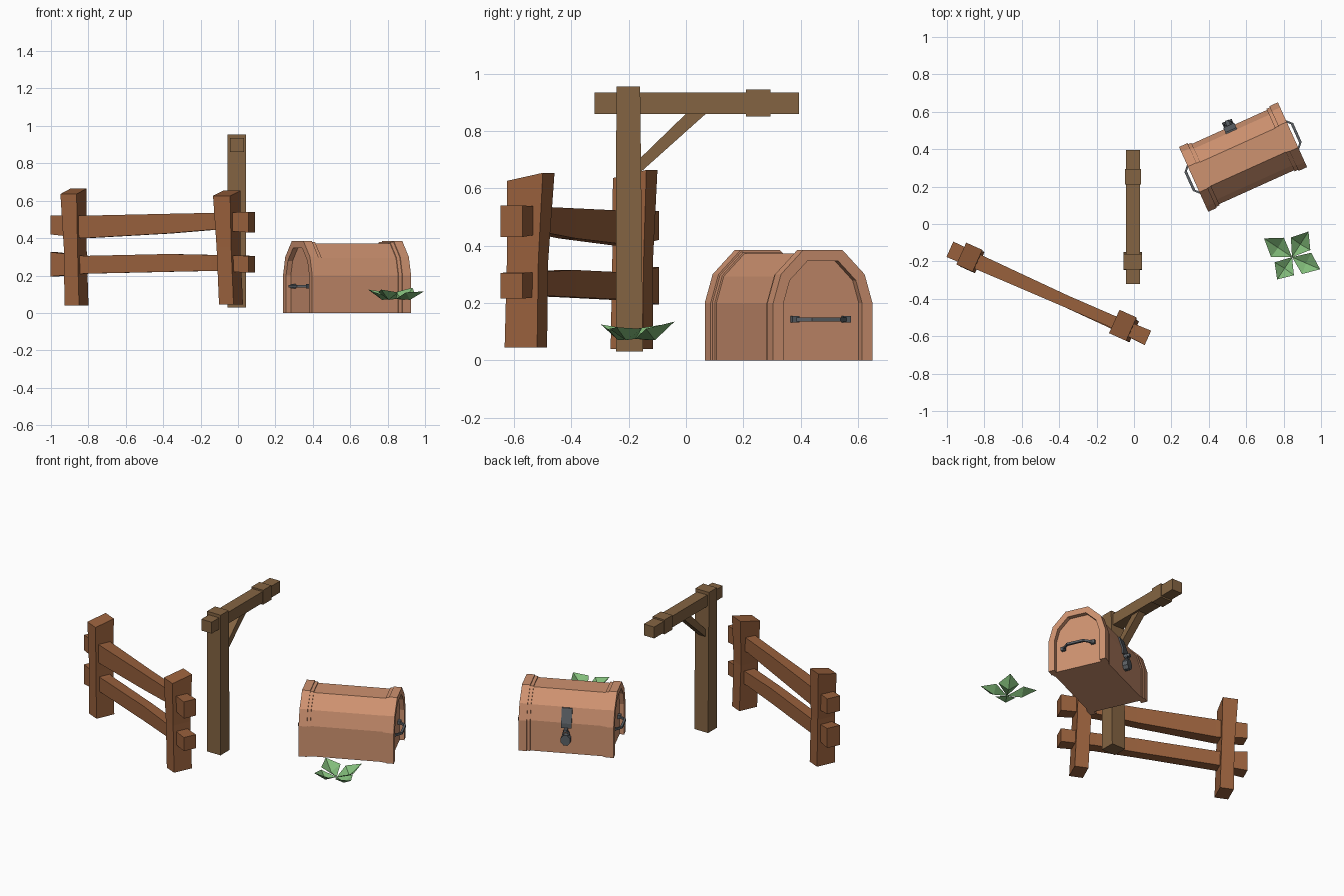
import bpy, bmesh, math
from mathutils import Matrix, Vector

cube = bpy.data.objects.get("Cube")
if cube:
    bpy.data.objects.remove(cube)


def material(name, rgb):
    lin = [((c / 255 + 0.055) / 1.055) ** 2.4 for c in rgb] + [1]
    m = bpy.data.materials.new(name)
    m.use_nodes = True
    m.diffuse_color = lin
    m.node_tree.nodes["Principled BSDF"].inputs["Base Color"].default_value = lin
    return m


fence_wood = material("fence wood", (152, 96, 60))
post_wood = material("post wood", (132, 100, 66))
chest_wood = material("chest wood", (206, 146, 112))
metal = material("dark metal", (92, 97, 102))
leaf_green = material("leaf green", (130, 188, 122))


def finish(name, bm, mat, place):
    bmesh.ops.recalc_face_normals(bm, faces=bm.faces)
    me = bpy.data.meshes.new(name)
    bm.to_mesh(me)
    bm.free()
    me.materials.append(mat)
    ob = bpy.data.objects.new(name, me)
    ob.matrix_world = place
    bpy.context.collection.objects.link(ob)
    return ob


def loft(name, rings, mat, place, closed=False):
    """Skin a list of point rings, capping both ends."""
    bm = bmesh.new()
    vs = [[bm.verts.new(p) for p in r] for r in rings]
    n = len(vs[0])
    for a, b in zip(vs, vs[1:]):
        for i in range(n):
            j = (i + 1) % n
            bm.faces.new((a[i], a[j], b[j], b[i]))
    bm.faces.new(vs[0])
    bm.faces.new(vs[-1])
    return finish(name, bm, mat, place)


def beam(name, axis, sections, mat, place, tilt=0):
    """Squared timber: each section is (position, low u, high u, low v, high v)."""
    rings = []
    for k, (a, u0, u1, v0, v1) in enumerate(sections):
        ring = []
        for u, v in ((u0, v0), (u1, v0), (u1, v1), (u0, v1)):
            p = {"x": (a, u, v), "y": (u, a, v), "z": (u, v, a)}[axis]
            if tilt and k == len(sections) - 1:
                p = (p[0], p[1], p[2] + (tilt if v == v1 else -tilt))
            ring.append(p)
        rings.append(ring)
    return loft(name, rings, mat, place)


def at(x, y, degrees=0):
    return Matrix.Translation((x, y, 0)) @ Matrix.Rotation(math.radians(degrees), 4, "Z")


# Fence: two leaning posts and two uneven rails
fence = at(-0.455, -0.372, -24.1)
beam("fence_post_right", "z", [(0.04, -0.49, -0.405, -0.062, 0.062),
                               (0.35, -0.495, -0.415, -0.06, 0.06),
                               (0.65, -0.515, -0.42, -0.06, 0.068)], fence_wood, fence, 0.014)
beam("fence_post_left", "z", [(0.045, 0.415, 0.5, -0.062, 0.062),
                              (0.35, 0.4, 0.485, -0.06, 0.06),
                              (0.64, 0.38, 0.48, -0.062, 0.075)], fence_wood, fence, 0.014)
beam("fence_rail_upper", "x", [(-0.58, -0.045, 0.045, 0.42, 0.52),
                               (-0.39, -0.04, 0.04, 0.4, 0.52),
                               (0.1, -0.032, 0.032, 0.425, 0.53),
                               (0.36, -0.03, 0.035, 0.445, 0.535),
                               (0.58, -0.042, 0.042, 0.43, 0.54)], fence_wood, fence)
beam("fence_rail_lower", "x", [(-0.58, -0.045, 0.045, 0.195, 0.325),
                               (-0.39, -0.035, 0.035, 0.21, 0.305),
                               (0.1, -0.032, 0.032, 0.22, 0.315),
                               (0.36, -0.035, 0.035, 0.225, 0.31),
                               (0.58, -0.042, 0.042, 0.215, 0.305)], fence_wood, fence)

# Hanging post with arm, collar and diagonal brace
origin = at(-0.006, 0)
beam("hanging_post", "z", [(0.03, -0.05, 0.05, -0.245, -0.15),
                           (0.955, -0.05, 0.05, -0.243, -0.16)], post_wood, origin)
beam("hanging_arm", "y", [(-0.32, -0.038, 0.038, 0.86, 0.935),
                          (0.395, -0.038, 0.038, 0.86, 0.935)], post_wood, origin)
beam("arm_collar", "y", [(0.21, -0.043, 0.043, 0.85, 0.945),
                         (0.295, -0.043, 0.043, 0.85, 0.945)], post_wood, origin)
brace = [(-0.16, 0.655), (0.075, 0.865), (0.005, 0.865), (-0.16, 0.705)]
loft("diagonal_brace", [[(x, y, z) for y, z in brace] for x in (-0.025, 0.025)], post_wood, origin)

# Chest: base, arched lid and a raised rim at each end
chest = at(0.583, 0.358, 24.3)
HALF = [(0.19, 0), (0.19, 0.2), (0.16, 0.3), (0.075, 0.385)]


def arch(k):
    half = [(y * k, z if z <= 0.2 else 0.2 + (z - 0.2) * k) for y, z in HALF]
    return half + [(-y, z) for y, z in reversed(half)]


def slab(points, x0, x1):
    return [[(x, y, z) for y, z in points] for x in (x0, x1)]


def hoop(name, k_out, k_in, x0, x1):
    bm = bmesh.new()
    grid = [[bm.verts.new((x, y, z)) for y, z in arch(k)]
            for k, x in ((k_out, x0), (k_out, x1), (k_in, x1), (k_in, x0))]
    for a, b in zip(grid, grid[1:] + grid[:1]):
        for i in range(len(a) - 1):
            bm.faces.new((a[i], a[i + 1], b[i + 1], b[i]))
    for end in (0, -1):
        bm.faces.new([row[end] for row in grid])
    finish(name, bm, chest_wood, chest)


body = arch(0.93)
loft("chest_base", slab([body[0], body[1], body[-2], body[-1]], -0.262, 0.262), chest_wood, chest)
loft("chest_lid", slab(body[1:-1], -0.262, 0.262), chest_wood, chest)
for side, s in (("left", 1), ("right", -1)):
    hoop("chest_rim_" + side, 1, 0.79, s * 0.24, s * 0.29)
    hoop("chest_rim_step_" + side, 0.965, 0.85, s * 0.22, s * 0.24)
    # Bowed carrying handle with two mounts
    bow = [(-0.1, 0.262), (-0.055, 0.305), (0.055, 0.305), (0.1, 0.262)]
    beam("handle_" + side, "y", [(y, s * x, s * (x + 0.014), 0.136, 0.15) for y, x in bow],
         metal, chest)
    for end, e in (("front", 1), ("back", -1)):
        beam(f"handle_mount_{side}_{end}", "z",
             [(z, s * 0.26, s * 0.28, e * 0.084, e * 0.112) for z in (0.131, 0.155)], metal, chest)

# Hasp plate on the lid, staple, and padlock
beam("hasp_plate", "z", [(0.17, -0.032, 0.032, 0.17, 0.186),
                         (0.2, -0.032, 0.032, 0.17, 0.186),
                         (0.29, -0.032, 0.032, 0.14, 0.158)], metal, chest)
beam("hasp_staple", "z", [(z, -0.01, 0.01, 0.17, 0.215) for z in (0.155, 0.172)], metal, chest)


def disc(radius, x_stretch, y, z):
    return [(radius * x_stretch * math.cos(i * math.pi / 4 + math.pi / 8), y,
             z + radius * math.sin(i * math.pi / 4 + math.pi / 8)) for i in range(8)]


loft("padlock_body", [disc(0.036, 0.85, y, 0.1) for y in (0.178, 0.212)], metal, chest)
bm = bmesh.new()
arc = [(math.cos(i * math.pi / 4), math.sin(i * math.pi / 4)) for i in range(5)]
shackle = [[bm.verts.new((r * c, y, 0.132 + 1.4 * r * s)) for c, s in arc]
           for r, y in ((0.024, 0.19), (0.024, 0.202), (0.015, 0.202), (0.015, 0.19))]
for a, b in zip(shackle, shackle[1:] + shackle[:1]):
    for i in range(4):
        bm.faces.new((a[i], a[i + 1], b[i + 1], b[i]))
finish("padlock_shackle", bm, metal, chest)

# Plant: four broad folded leaves around a low centre
for n, (dx, dy, tip) in enumerate([(0.088, 0.137, 0.135), (0.15, -0.065, 0.115),
                                   (-0.08, -0.12, 0.125), (-0.15, 0.1, 0.125)]):
    along = Vector((dx, dy, 0))
    across = Vector((-dy, dx, 0)).normalized() * 0.062
    bm = bmesh.new()
    base, mid, end, left, right = [bm.verts.new(p) for p in (
        Vector((0, 0, 0.075)), along * 0.5 + Vector((0, 0, 0.07)), along + Vector((0, 0, tip)),
        along * 0.52 + across + Vector((0, 0, 0.11)), along * 0.52 - across + Vector((0, 0, 0.11)))]
    for f in ((base, mid, left), (mid, end, left), (base, right, mid), (mid, right, end)):
        bm.faces.new(f)
    finish(f"leaf_{n + 1}", bm, leaf_green, at(0.845, -0.177))
